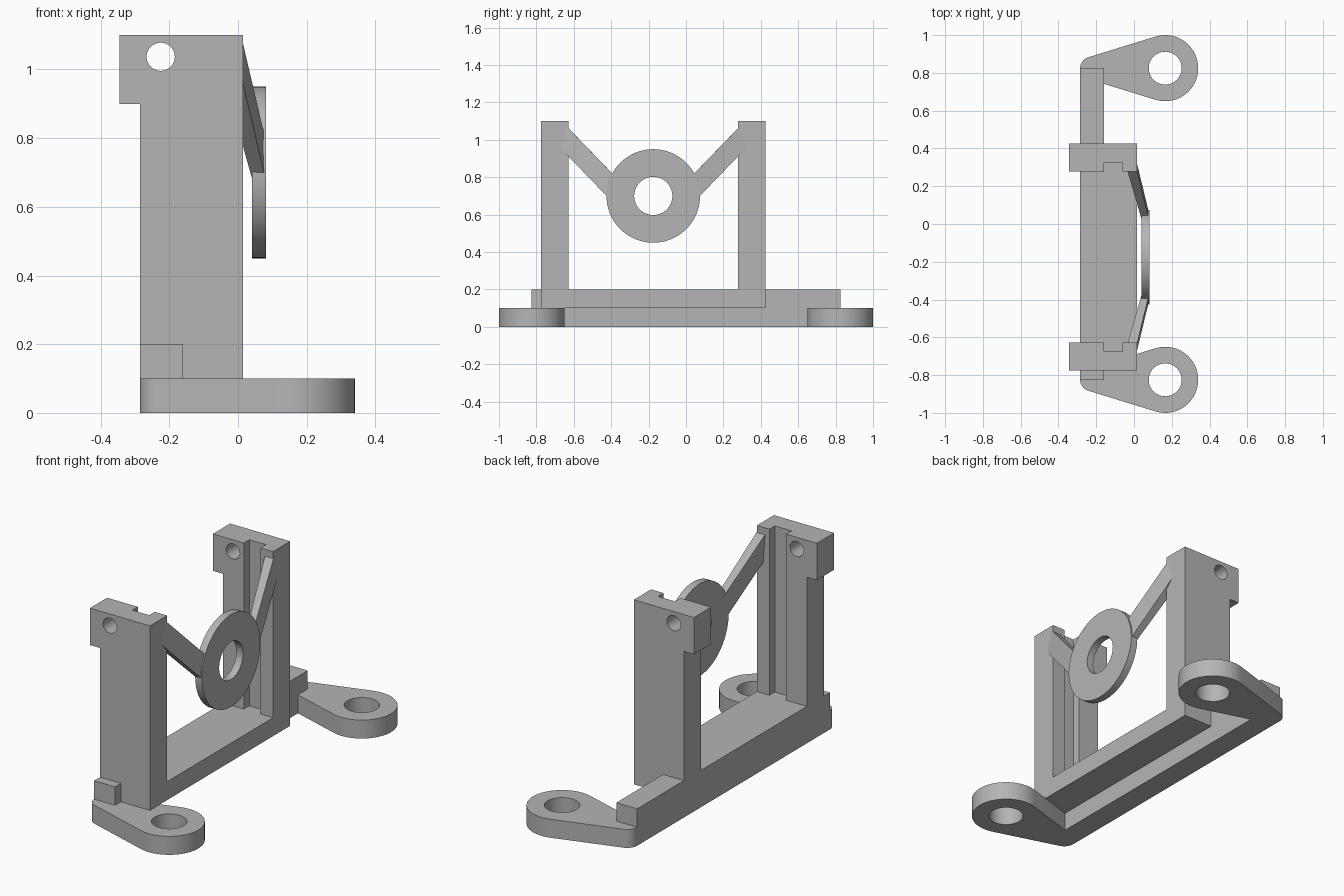
import bpy, bmesh, math
from mathutils import Vector

cube = bpy.data.objects.get("Cube")
if cube:
    bpy.data.objects.remove(cube, do_unlink=True)

grey = bpy.data.materials.new("plain grey")
grey.use_nodes = True
grey.diffuse_color = (0.46, 0.46, 0.46, 1)
grey.node_tree.nodes["Principled BSDF"].inputs["Base Color"].default_value = grey.diffuse_color


def finish(name, bm):
    bmesh.ops.recalc_face_normals(bm, faces=bm.faces)
    mesh = bpy.data.meshes.new(name)
    bm.to_mesh(mesh)
    bm.free()
    mesh.materials.append(grey)
    obj = bpy.data.objects.new(name, mesh)
    bpy.context.collection.objects.link(obj)
    return obj


def prism(name, points, offset):
    """Extrude a closed outline of 3D points along an offset."""
    bm = bmesh.new()
    face = bm.faces.new([bm.verts.new(p) for p in points])
    ext = bmesh.ops.extrude_face_region(bm, geom=[face], use_keep_orig=True)
    verts = [g for g in ext["geom"] if isinstance(g, bmesh.types.BMVert)]
    bmesh.ops.translate(bm, verts=verts, vec=offset)
    return finish(name, bm)


def box(name, x, y, z):
    base = [(x[0], y[0], z[0]), (x[1], y[0], z[0]), (x[1], y[1], z[0]), (x[0], y[1], z[0])]
    return prism(name, base, (0, 0, z[1] - z[0]))


def cylinder(name, centre, radius, length, axis, sides=64):
    """Cylinder centred on a point, along the given axis."""
    axis = Vector(axis)
    u = axis.orthogonal().normalized()
    v = axis.cross(u)
    start = Vector(centre) - axis * length / 2
    ring = [start + radius * (u * math.cos(a) + v * math.sin(a))
            for a in (math.tau * i / sides for i in range(sides))]
    return prism(name, ring, axis * length)


def cut(obj, cutter):
    mod = obj.modifiers.new("cut", "BOOLEAN")
    mod.operation = "DIFFERENCE"
    mod.solver = "EXACT"
    mod.object = cutter
    bpy.context.view_layer.update()
    deps = bpy.context.evaluated_depsgraph_get()
    mesh = bpy.data.meshes.new_from_object(obj.evaluated_get(deps))
    obj.modifiers.clear()
    obj.data = mesh
    bpy.data.objects.remove(cutter, do_unlink=True)


def smooth(obj):
    bpy.ops.object.select_all(action="DESELECT")
    obj.select_set(True)
    bpy.context.view_layer.objects.active = obj
    bpy.ops.object.shade_smooth_by_angle(angle=math.radians(30))


BACK, FRONT = -0.285, 0.015
FOOT_X, FOOT_Y, FOOT_R = 0.165, 0.825, 0.175
CORNER_X, CORNER_R = -0.225, 0.06
MID_Y = -0.175  # the posts and ring are centred here

# Base: long rail on the ground and a raised floor between the posts
box("base_rail", (BACK, -0.16), (-FOOT_Y, FOOT_Y), (0, 0.2))
box("base_floor", (-0.16, FRONT), (-0.77, 0.42), (0.1, 0.2))

# Teardrop feet with screw holes
tilt = math.acos((FOOT_R - CORNER_R) / (FOOT_X - CORNER_X))
wrap = math.pi - tilt  # angle where the straight sides touch the circles
for side, label in ((-1, "front"), (1, "back")):
    outline = []
    for cx, r, a0, a1, n in ((FOOT_X, FOOT_R, -wrap, wrap, 40),
                             (CORNER_X, CORNER_R, wrap, math.tau - wrap, 16)):
        for i in range(n + 1):
            a = a0 + (a1 - a0) * i / n
            outline.append((cx + r * math.cos(a), side * FOOT_Y + r * math.sin(a), 0))
    foot = prism(label + "_foot", outline, (0, 0, 0.1))
    cut(foot, cylinder("hole", (FOOT_X, side * FOOT_Y, 0.05), 0.087, 0.4, (0, 0, 1)))
    smooth(foot)

# Posts with a rear tab, an inner slot and a cross hole
profile = [(BACK, 0.1), (FRONT, 0.1), (FRONT, 1.1), (-0.345, 1.1), (-0.345, 0.9), (BACK, 0.9)]
for side, label in ((-1, "front"), (1, "back")):
    inner, outer = MID_Y + side * 0.453, MID_Y + side * 0.6
    post = prism(label + "_post", [(x, inner, z) for x, z in profile], (0, outer - inner, 0))
    cut(post, box("slot", (-0.16, -0.06), sorted((inner - side * 0.1, inner + side * 0.047)), (0.2, 1.3)))
    cut(post, cylinder("hole", (-0.225, (inner + outer) / 2, 1.037), 0.041, 0.5, (0, 1, 0), 48))
    smooth(post)

# Ring held between the posts
ring = cylinder("ring", (0.061, MID_Y, 0.7), 0.25, 0.04, (1, 0, 0), 80)
cut(ring, cylinder("hole", (0.061, MID_Y, 0.7), 0.102, 0.4, (1, 0, 0)))
smooth(ring)

# Slanted arms from the post tops down to the ring
for side, label in ((-1, "front"), (1, "back")):
    at_ring = [(0.079, 0.2, 0.80), (0.079, 0.235, 0.685), (0.043, 0.225, 0.675), (0.043, 0.19, 0.79)]
    at_post = [(0.01, 0.485, 1.095), (0.01, 0.52, 0.98), (-0.04, 0.51, 0.97), (-0.04, 0.475, 1.085)]
    bm = bmesh.new()
    a, b = ([bm.verts.new((x, MID_Y + side * y, z)) for x, y, z in end] for end in (at_ring, at_post))
    bm.faces.new(a)
    bm.faces.new(b)
    for i in range(4):
        j = (i + 1) % 4
        bm.faces.new((a[i], a[j], b[j], b[i]))
    finish(label + "_arm", bm)
